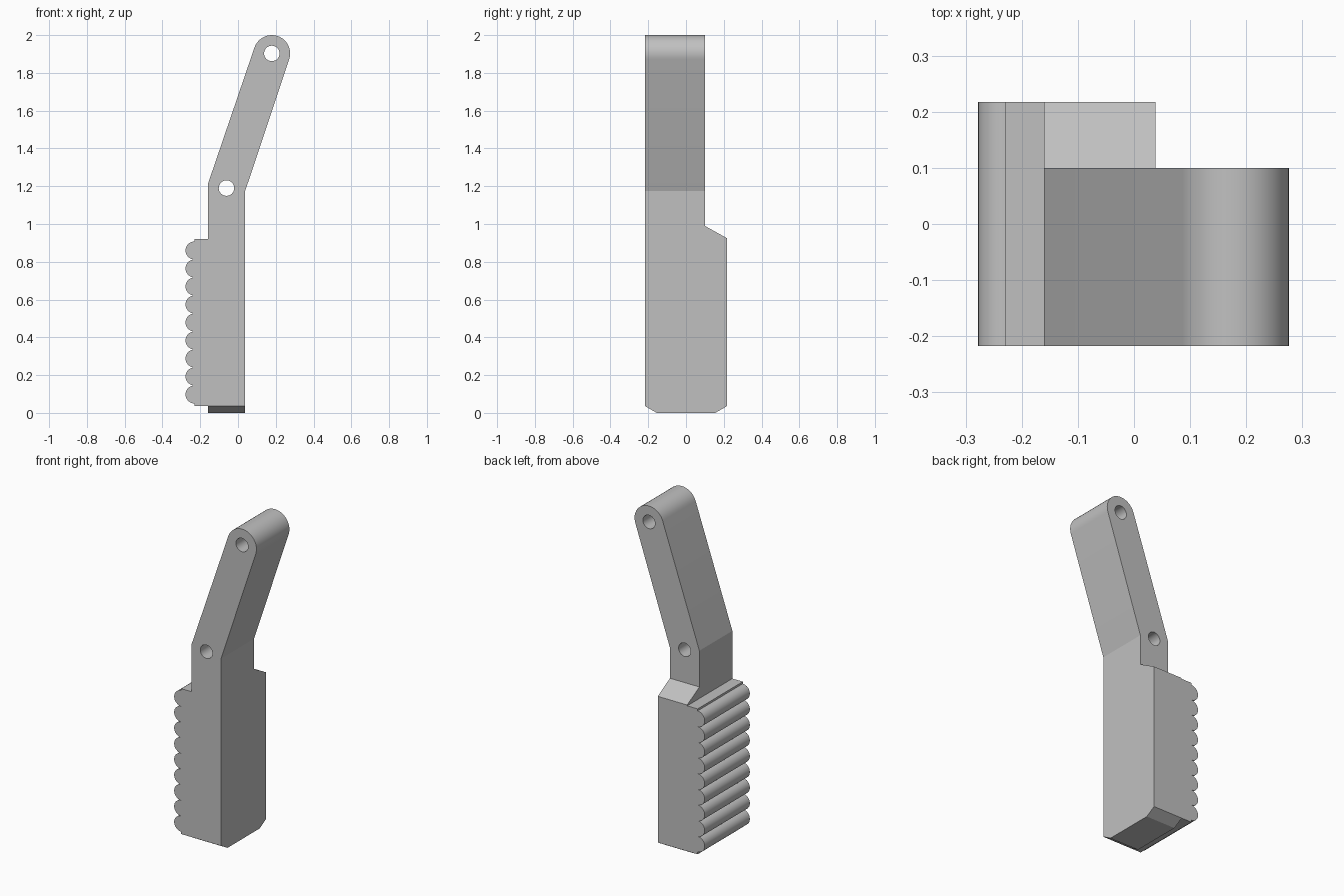
import bpy, bmesh
from math import sin, cos, pi, radians, atan2
from mathutils import Vector

default = bpy.data.objects.get("Cube")
if default:
    bpy.data.objects.remove(default, do_unlink=True)

grey = bpy.data.materials.new("plain grey")
grey.use_nodes = True
colour = (0.53, 0.53, 0.53, 1)
grey.diffuse_color = colour
grey.node_tree.nodes["Principled BSDF"].inputs["Base Color"].default_value = colour


def arc(cx, cz, r, start, end, steps):
    return [(cx + r * cos(start + (end - start) * i / steps),
             cz + r * sin(start + (end - start) * i / steps))
            for i in range(steps + 1)]


def prism(name, outline, axis, low, high):
    """Extrude an outline along x (points are y, z) or y (points are x, z)."""
    bm = bmesh.new()
    place = (lambda a, z: (low, a, z)) if axis == "x" else (lambda a, z: (a, low, z))
    face = bm.faces.new([bm.verts.new(place(a, z)) for a, z in outline])
    new = bmesh.ops.extrude_face_region(bm, geom=[face])["geom"]
    step = Vector((high - low, 0, 0)) if axis == "x" else Vector((0, high - low, 0))
    bmesh.ops.translate(bm, vec=step,
                        verts=[g for g in new if isinstance(g, bmesh.types.BMVert)])
    bmesh.ops.recalc_face_normals(bm, faces=bm.faces[:])
    mesh = bpy.data.meshes.new(name)
    bm.to_mesh(mesh)
    bm.free()
    obj = bpy.data.objects.new(name, mesh)
    bpy.context.collection.objects.link(obj)
    mesh.materials.append(grey)
    return obj


def cut(target, tool, operation):
    tool.hide_render = True
    mod = target.modifiers.new("cut", "BOOLEAN")
    mod.operation, mod.object, mod.solver = operation, tool, "EXACT"
    bpy.context.view_layer.objects.active = target
    bpy.ops.object.modifier_apply(modifier=mod.name)
    bpy.data.objects.remove(tool, do_unlink=True)


# Front silhouette: blade, slanted arm with round tip, ribbed grip
left, right, rib_x = -0.16, 0.038, -0.23
tip, pivot, tip_r = (0.179, 1.903), (-0.061, 1.19), 0.097
lean = atan2(tip[1] - pivot[1], tip[0] - pivot[0])
outline = [(left, 0), (right, 0), (right, 1.175)]
outline += arc(*tip, tip_r, lean - pi / 2, lean + pi / 2, 20)
outline += [(left, 1.21), (left, 0.92), (rib_x, 0.92)]
pitch, count = 0.0953, 9
for i in range(count):
    rib = arc(rib_x, 0.86 - i * pitch, pitch / 2, pi / 2, 3 * pi / 2, 16)
    outline += rib if i == 0 else rib[1:]
outline += [(rib_x, 0.036), (left, 0.036)]
handle = prism("ribbed_handle", outline, "y", -0.4, 0.4)

# Side silhouette: chamfered foot, wide grip, sloped shoulder, narrow arm
half = 0.217
side = [(-half, 0.036), (-0.155, 0), (0.155, 0), (half, 0.036), (half, 0.925),
        (0.1, 0.99), (0.1, 2.2), (-half, 2.2)]
cut(handle, prism("side_cutter", side, "x", -0.6, 0.6), "INTERSECT")

# Pin holes at the bend and the tip
for centre in (pivot, tip):
    ring = arc(*centre, 0.041, 0, 2 * pi, 32)[:-1]
    cut(handle, prism("hole_cutter", ring, "y", -0.5, 0.5), "DIFFERENCE")

# Smooth ribs, tip and holes, with crisp corners
bpy.ops.object.select_all(action="DESELECT")
handle.select_set(True)
bpy.context.view_layer.objects.active = handle
bpy.ops.object.shade_smooth_by_angle(angle=radians(15))
